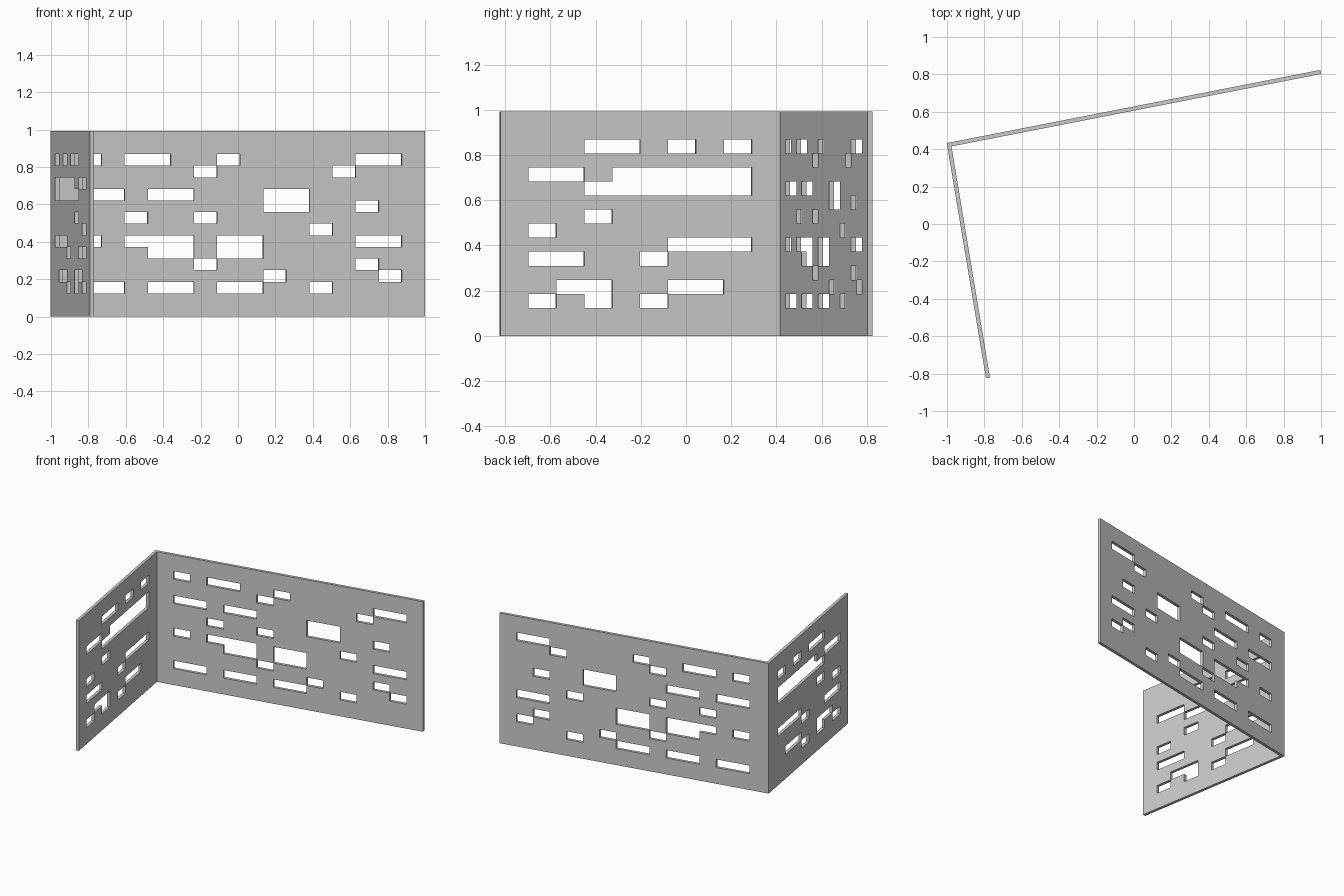
import bpy, bmesh
from mathutils import Vector

if "Cube" in bpy.data.objects:
    bpy.data.objects.remove(bpy.data.objects["Cube"])

HEIGHT, ROWS, THICK = 0.993, 16, 0.022
# inner face plan: free end of side wing, fold, free end of long wing
SIDE_END, FOLD, LONG_END = Vector((-0.770, -0.820)), Vector((-0.976, 0.415)), Vector((1.0, 0.802))
SIDE_COLS, LONG_COLS = 10, 16

# openings: row -> (first column, end column)
SIDE_HOLES = {
    13: [(3, 5), (6, 7), (8, 9)],
    11: [(1, 3), (4, 9)],
    10: [(3, 9)],
    8: [(3, 4)],
    7: [(1, 2)],
    6: [(6, 9)],
    5: [(1, 3), (5, 6)],
    3: [(2, 4), (6, 8)],
    2: [(1, 2), (3, 4), (5, 6)],
}
LONG_HOLES = {
    13: [(1, 2), (3, 5), (7, 8), (13, 15)],
    12: [(6, 7), (12, 13)],
    10: [(1, 3), (4, 6), (9, 11)],
    9: [(9, 11), (13, 14)],
    8: [(3, 4), (6, 7)],
    7: [(11, 12)],
    6: [(1, 2), (3, 6), (7, 9), (13, 15)],
    5: [(4, 6), (7, 9)],
    4: [(6, 7), (13, 14)],
    3: [(9, 10), (14, 15)],
    2: [(1, 3), (4, 6), (7, 9), (11, 12)],
}


def open_cells(holes, shift):
    return {(c + shift, r) for r, spans in holes.items() for a, b in spans for c in range(a, b)}


# folded sheet of brick-shaped cells, leaving the openings out
plan = [SIDE_END.lerp(FOLD, i / SIDE_COLS) for i in range(SIDE_COLS)]
plan += [FOLD.lerp(LONG_END, i / LONG_COLS) for i in range(LONG_COLS + 1)]
skip = open_cells(SIDE_HOLES, 0) | open_cells(LONG_HOLES, SIDE_COLS)

bm = bmesh.new()
grid = [[bm.verts.new((p.x, p.y, HEIGHT * r / ROWS)) for r in range(ROWS + 1)] for p in plan]
for c in range(len(plan) - 1):
    for r in range(ROWS):
        if (c, r) not in skip:
            bm.faces.new((grid[c][r], grid[c + 1][r], grid[c + 1][r + 1], grid[c][r + 1]))
bmesh.ops.delete(bm, geom=[v for v in bm.verts if not v.link_faces], context='VERTS')

mesh = bpy.data.meshes.new("folded_screen_wall")
bm.to_mesh(mesh)
bm.free()
wall = bpy.data.objects.new("folded_screen_wall", mesh)
bpy.context.collection.objects.link(wall)

# wall thickness, grown outwards with a mitred fold
solid = wall.modifiers.new("thickness", 'SOLIDIFY')
solid.thickness = THICK
solid.offset = -1
solid.use_even_offset = True
solid.use_quality_normals = True
